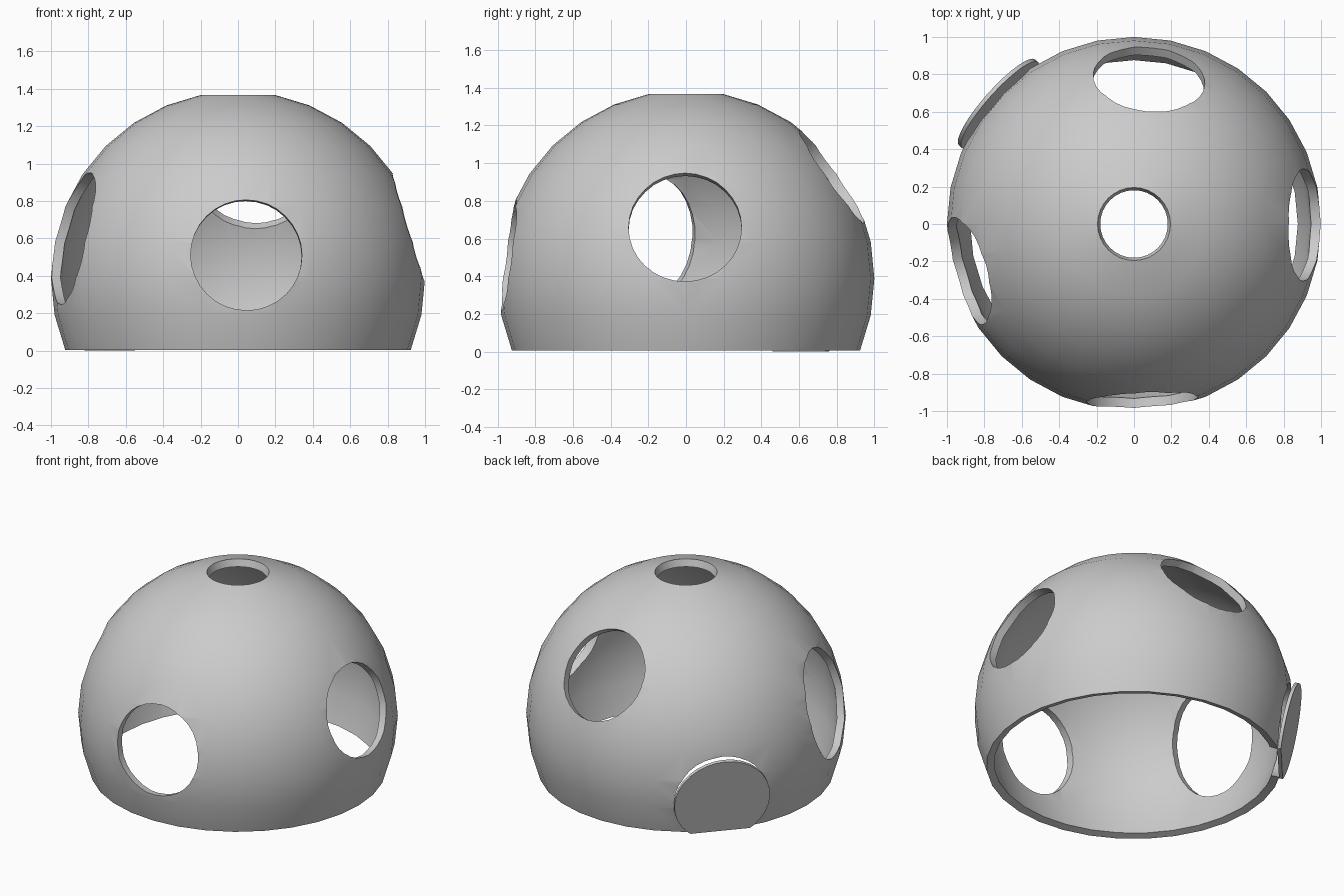
import bpy, bmesh, math
from mathutils import Vector, Matrix

if "Cube" in bpy.data.objects:
    bpy.data.objects.remove(bpy.data.objects["Cube"])

CENTRE = Vector((0, 0, 0.387))


def cylinder(name, loc, direction, r_side, r_up, depth):
    # Cylinder whose axis follows a direction, local Y pointing up
    me = bpy.data.meshes.new(name)
    bm = bmesh.new()
    bmesh.ops.create_cone(bm, cap_ends=True, segments=32, radius1=1, radius2=1, depth=depth)
    rot = Vector(direction).to_track_quat('Z', 'Y').to_matrix().to_4x4()
    bmesh.ops.transform(bm, verts=bm.verts, matrix=Matrix.Translation(loc) @ rot
                        @ Matrix.Diagonal((r_side, r_up, 1, 1)))
    bm.to_mesh(me)
    bm.free()
    ob = bpy.data.objects.new(name, me)
    bpy.context.collection.objects.link(ob)
    return ob


def activate(ob):
    bpy.ops.object.select_all(action='DESELECT')
    ob.select_set(True)
    bpy.context.view_layer.objects.active = ob


# Dome: sphere cut open at the top and bottom rings
me = bpy.data.meshes.new("dome_shell")
bm = bmesh.new()
bmesh.ops.create_uvsphere(bm, u_segments=32, v_segments=16, radius=1)
bmesh.ops.delete(bm, geom=[v for v in bm.verts if v.co.z > 0.99 or v.co.z < -0.4], context='VERTS')
bmesh.ops.translate(bm, verts=bm.verts, vec=CENTRE)
bm.to_mesh(me)
bm.free()
dome = bpy.data.objects.new("dome_shell", me)
bpy.context.collection.objects.link(dome)
activate(dome)
shell = dome.modifiers.new("thickness", 'SOLIDIFY')
shell.thickness = 0.05
shell.offset = -1
bpy.ops.object.modifier_apply(modifier=shell.name)

# Door plate direction, leaning outwards at the top
azimuth, tilt = math.radians(138.4), math.radians(-13)
door_dir = Vector((math.cos(azimuth) * math.cos(tilt), math.sin(azimuth) * math.cos(tilt), math.sin(tilt)))
door_loc = Vector((0.968 * math.cos(azimuth), 0.968 * math.sin(azimuth), 0.235))

# Round openings: place, axis, half width, half height
openings = [
    ("front", CENTRE + Vector((0.045, -0.95, 0.125)), (0.045, -0.99, 0.13), 0.298, 0.298),
    ("right", CENTRE + Vector((0.92, -0.005, 0.275)), (0.96, -0.005, 0.285), 0.3, 0.3),
    ("back", CENTRE + Vector((0.08, 0.77, 0.54)), (0.08, 0.81, 0.565), 0.3, 0.3),
    ("left", CENTRE + Vector((-0.9, -0.255, 0.22)), (-0.94, -0.262, 0.23), 0.297, 0.362),
    ("door", door_loc, door_dir, 0.298, 0.298),
]
for name, loc, axis, r_side, r_up in openings:
    cutter = cylinder(name + "_cutter", loc, axis, r_side, r_up, 0.6)
    cutter.hide_render = True
    activate(dome)
    cut = dome.modifiers.new(name + "_opening", 'BOOLEAN')
    cut.operation = 'DIFFERENCE'
    cut.solver = 'EXACT'
    cut.object = cutter
    bpy.ops.object.modifier_apply(modifier=cut.name)
    bpy.data.objects.remove(cutter)
bpy.ops.object.shade_smooth_by_angle(angle=math.radians(30))

# Round door plate, trimmed level with the ground
door = cylinder("door_plate", door_loc, door_dir, 0.307, 0.307, 0.022)
bm = bmesh.new()
bm.from_mesh(door.data)
res = bmesh.ops.bisect_plane(bm, geom=bm.verts[:] + bm.edges[:] + bm.faces[:],
                             plane_co=(0, 0, 0), plane_no=(0, 0, 1), clear_inner=True)
bmesh.ops.holes_fill(bm, edges=[e for e in bm.edges if e.is_boundary], sides=0)
bm.to_mesh(door.data)
bm.free()
activate(door)
bpy.ops.object.shade_smooth_by_angle(angle=math.radians(30))
